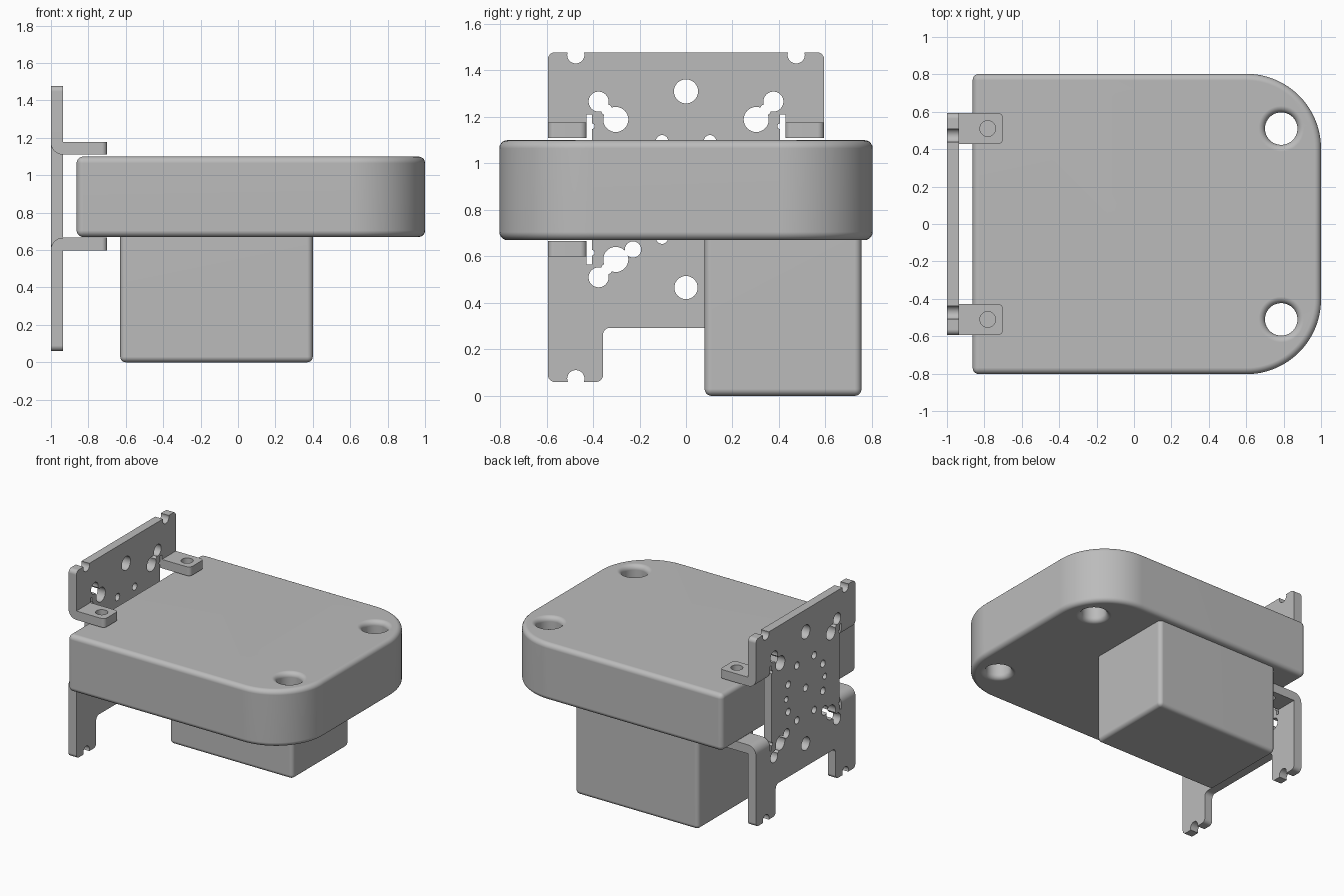
import bpy, bmesh, math
from mathutils import Vector

cube = bpy.data.objects.get("Cube")
if cube:
    bpy.data.objects.remove(cube, do_unlink=True)

grey = bpy.data.materials.new("plain grey")
grey.use_nodes = True
grey.diffuse_color = (0.5, 0.5, 0.5, 1)
grey.node_tree.nodes["Principled BSDF"].inputs["Base Color"].default_value = (0.5, 0.5, 0.5, 1)


def rounded(corners, steps=8):
    """Outline from (u, v, radius) corners, each replaced by a tangent arc."""
    out = []
    for i, (u, v, r) in enumerate(corners):
        p = Vector((u, v))
        if r == 0:
            out.append(p)
            continue
        a = (Vector(corners[i - 1][:2]) - p).normalized()
        b = (Vector(corners[(i + 1) % len(corners)][:2]) - p).normalized()
        half = a.angle(b) / 2
        centre = p + (a + b).normalized() * r / math.sin(half)
        start = p + a * r / math.tan(half) - centre
        end = p + b * r / math.tan(half) - centre
        sweep = start.angle(end)
        for k in range(steps + 1):
            t = k / steps
            out.append(centre + (start * math.sin((1 - t) * sweep) + end * math.sin(t * sweep)) / math.sin(sweep))
    return out


def add_prism(bm, outline, place, w0, w1):
    low = [bm.verts.new(place(p[0], p[1], w0)) for p in outline]
    high = [bm.verts.new(place(p[0], p[1], w1)) for p in outline]
    bm.faces.new(low)
    bm.faces.new(high)
    for i in range(len(low)):
        j = (i + 1) % len(low)
        bm.faces.new((low[i], low[j], high[j], high[i]))


def finish(name, bm):
    bmesh.ops.recalc_face_normals(bm, faces=bm.faces)
    mesh = bpy.data.meshes.new(name)
    bm.to_mesh(mesh)
    bm.free()
    mesh.materials.append(grey)
    ob = bpy.data.objects.new(name, mesh)
    bpy.context.collection.objects.link(ob)
    return ob


def prism(name, outline, place, w0, w1):
    bm = bmesh.new()
    add_prism(bm, outline, place, w0, w1)
    return finish(name, bm)


def activate(ob):
    bpy.ops.object.select_all(action='DESELECT')
    ob.select_set(True)
    bpy.context.view_layer.objects.active = ob


def modify(ob, kind, **settings):
    activate(ob)
    mod = ob.modifiers.new(kind.title(), kind)
    for key, value in settings.items():
        setattr(mod, key, value)
    bpy.ops.object.modifier_apply(modifier=mod.name)


def cut(ob, cutter):
    modify(ob, 'BOOLEAN', operation='DIFFERENCE', solver='EXACT', use_self=True, object=cutter)
    bpy.data.objects.remove(cutter, do_unlink=True)


def smooth(ob):
    activate(ob)
    bpy.ops.object.shade_smooth_by_angle(angle=math.radians(32))
    ob.modifiers.new("Even normals", 'WEIGHTED_NORMAL').keep_sharp = True


def circle(u, v, r, n=32):
    return [(u + r * math.cos(math.tau * k / n), v + r * math.sin(math.tau * k / n)) for k in range(n)]


def along_x(u, v, w):
    return (w, u, v)


def along_y(u, v, w):
    return (u, w, v)


def along_z(u, v, w):
    return (u, v, w)


# Main housing: square at one end, broadly rounded at the other
LOW, TOP, SOFT = 0.67, 1.10, 0.035
shape = rounded([(-0.863, -0.803, 0), (1, -0.803, 0.4), (1, 0.803, 0.4), (-0.863, 0.803, 0)], 24)
housing = prism("housing", shape, along_z, LOW, TOP)
modify(housing, 'BEVEL', width=SOFT, segments=5, limit_method='ANGLE', angle_limit=math.radians(40))

# Two through holes with softly flared rims
arc = [math.pi / 2 * k / 6 for k in range(7)]
flare = [(0.087 + SOFT * (1 - math.cos(a)), TOP - SOFT + SOFT * math.sin(a)) for a in arc]
flare.append((flare[-1][0], TOP + 0.1))
rings = [(r, LOW + TOP - z) for r, z in reversed(flare)] + flare
for side in (-1, 1):
    bm = bmesh.new()
    loops = [[bm.verts.new((x, y, z)) for x, y in circle(0.787, side * 0.51, r, 40)] for r, z in rings]
    for a, b in zip(loops, loops[1:]):
        for i in range(40):
            j = (i + 1) % 40
            bm.faces.new((a[i], a[j], b[j], b[i]))
    bm.faces.new(loops[0])
    bm.faces.new(loops[-1])
    cut(housing, finish("hole_cutter", bm))
smooth(housing)

# Box hanging under one side of the housing
box = [(-0.63, 0.08), (0.4, 0.08), (0.4, 0.755), (-0.63, 0.755)]
lower_box = prism("lower_box", box, along_z, 0, 0.8)
modify(lower_box, 'BEVEL', width=0.03, segments=5, limit_method='ANGLE')
smooth(lower_box)

# Mounting plate: legs, side windows and bend relief slits
MID, OUT, IN, BACK, FACE = 0.888, 0.594, 0.427, -1.0, -0.935
SLIT = 0.405
half = [(OUT, 1.478, 0.03), (OUT, 1.185, 0), (IN, 1.185, 0), (IN, 1.21, 0), (SLIT, 1.21, 0),
        (SLIT, 0.566, 0), (IN, 0.566, 0), (IN, 0.591, 0), (OUT, 0.591, 0),
        (OUT, 0.06, 0.03), (0.357, 0.06, 0.03), (0.357, 0.293, 0.03)]
outline = rounded(half + [(-u, v, r) for u, v, r in reversed(half)], 6)
plate = prism("mounting_plate", outline, along_x, BACK, FACE)

# Plate holes: centre line, ring of small holes, edge notches, keyhole clusters
holes = [(0, 1.31, 0.052), (0, 0.466, 0.05), (0, MID, 0.027)]
for s in (-1, 1):
    holes += [(s * 0.474, 1.467, 0.037), (s * 0.474, 0.074, 0.037), (s * 0.23, MID, 0.022),
              (s * 0.228, 0.63, 0.035)]
    for t in (-1, 1):
        holes += [(s * 0.103, MID + t * 0.207, 0.027), (s * 0.207, MID + t * 0.103, 0.027),
                  (s * 0.376, MID + t * 0.378, 0.043), (s * 0.302, MID + t * 0.301, 0.054),
                  (s * 0.342, MID + t * 0.343, 0.024), (s * SLIT, MID + t * 0.272, 0.012)]
bm = bmesh.new()
for y, z, r in holes:
    add_prism(bm, circle(y, z, r), along_x, BACK - 0.1, FACE + 0.1)
cut(plate, finish("plate_cutter", bm))
smooth(plate)

# Four bent tabs with a screw hole each
for level, t in (("upper", 1), ("lower", -1)):
    corners = [(BACK, 0.297, 0), (FACE, 0.297, 0), (FACE, 0.289, 0), (-0.7, 0.289, 0),
               (-0.7, 0.222, 0), (BACK, 0.222, 0.064)]
    profile = rounded([(x, MID + t * z, r) for x, z, r in corners])
    for side, s in (("left", 1), ("right", -1)):
        bm = bmesh.new()
        add_prism(bm, profile, along_y, s * IN, s * OUT)
        tips = [e for e in bm.edges if all(abs(v.co.x + 0.7) < 1e-4 for v in e.verts)
                and abs(e.verts[0].co.y - e.verts[1].co.y) < 1e-4]
        bmesh.ops.bevel(bm, geom=tips, offset=0.028, segments=5, profile=0.5, affect='EDGES')
        tab = finish(f"{level}_tab_{side}", bm)
        z = MID + t * 0.255
        cut(tab, prism("tab_cutter", circle(-0.782, s * 0.51, 0.042), along_z, z - 0.1, z + 0.1))
        smooth(tab)
